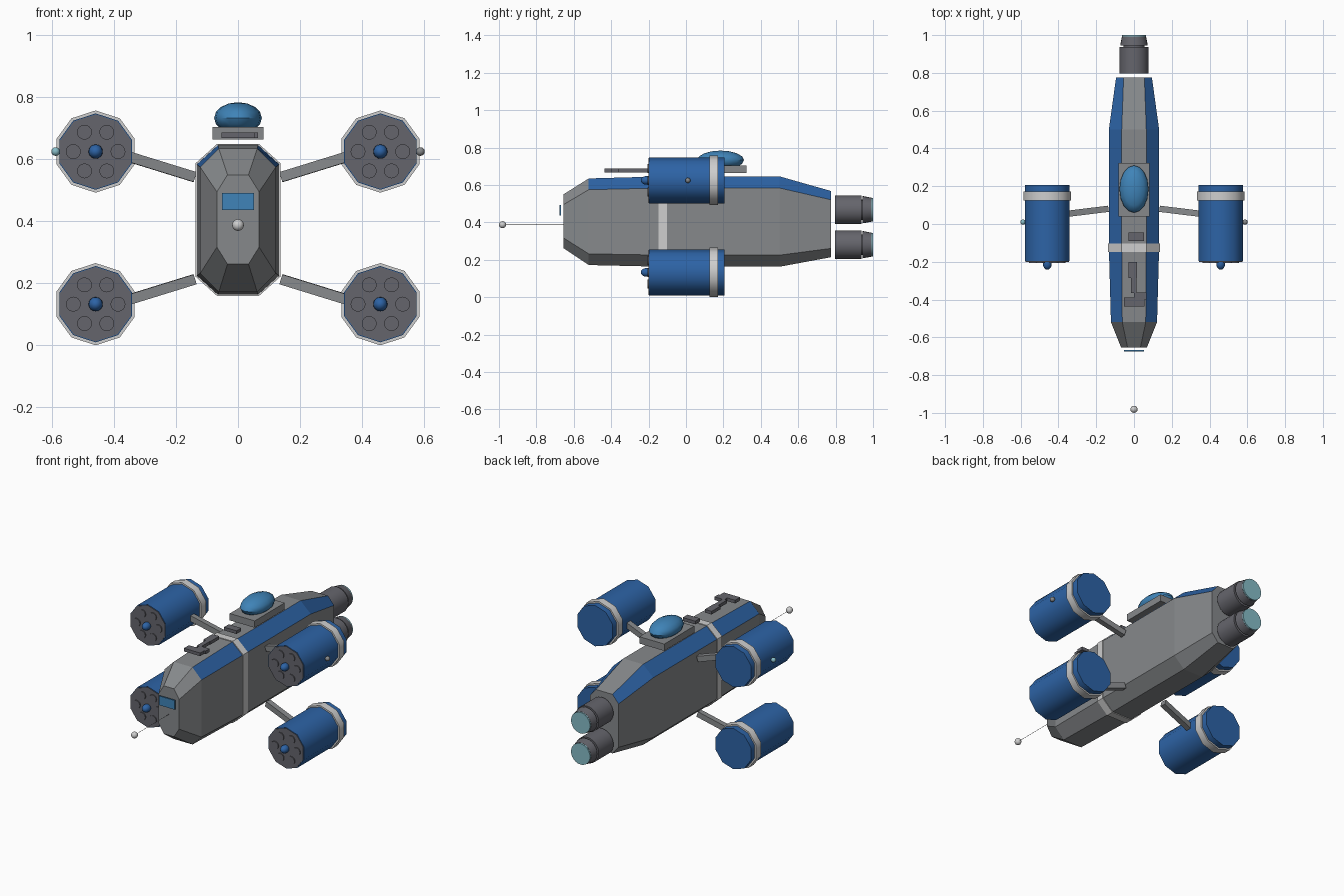
import bpy
import bmesh
import math
from mathutils import Matrix, Vector

cube = bpy.data.objects.get("Cube")
if cube:
    bpy.data.objects.remove(cube, do_unlink=True)


def material(name, r, g, b):
    m = bpy.data.materials.new(name)
    m.use_nodes = True
    m.diffuse_color = (r, g, b, 1)
    m.node_tree.nodes["Principled BSDF"].inputs["Base Color"].default_value = (r, g, b, 1)
    return m


GREY = material("hull grey", 0.24, 0.25, 0.26)
DARK = material("dark grey", 0.13, 0.13, 0.15)
BLUE = material("deep blue", 0.026, 0.125, 0.38)
SKY = material("glass blue", 0.05, 0.23, 0.48)
CYAN = material("exhaust cyan", 0.24, 0.50, 0.57)
WHITE = material("white", 0.62, 0.62, 0.62)


def finish(name, bm, mats, smooth=False):
    bmesh.ops.recalc_face_normals(bm, faces=bm.faces)
    me = bpy.data.meshes.new(name)
    bm.to_mesh(me)
    bm.free()
    for m in mats:
        me.materials.append(m)
    ob = bpy.data.objects.new(name, me)
    bpy.context.collection.objects.link(ob)
    if smooth:
        bpy.ops.object.select_all(action="DESELECT")
        ob.select_set(True)
        bpy.context.view_layer.objects.active = ob
        bpy.ops.object.shade_smooth_by_angle(angle=math.radians(40))
    return ob


def loft(bm, rings):
    """Skin a list of point rings and close both ends."""
    rows = [[bm.verts.new(p) for p in ring] for ring in rings]
    for a, b in zip(rows, rows[1:]):
        for i in range(len(a)):
            j = (i + 1) % len(a)
            bm.faces.new((a[i], a[j], b[j], b[i]))
    bm.faces.new(rows[0])
    bm.faces.new(rows[-1])


def turned(name, profile, sides, centre, mat):
    """Solid turned about the y axis from (radius, y) points."""
    cx, cz = centre
    bm = bmesh.new()
    turns = [i * math.tau / sides for i in range(sides)]
    loft(bm, [[(cx + r * math.sin(t), y, cz + r * math.cos(t)) for t in turns]
              for r, y in profile])
    return finish(name, bm, [mat], smooth=True)


def box(name, low, high, mat):
    bm = bmesh.new()
    low, high = Vector(low), Vector(high)
    bmesh.ops.create_cube(bm, size=1, matrix=Matrix.Translation((low + high) / 2)
                          @ Matrix.Diagonal((high - low).to_4d()))
    return finish(name, bm, [mat])


def ball(name, centre, radii, mat, segments=16):
    bm = bmesh.new()
    bmesh.ops.create_uvsphere(bm, u_segments=segments, v_segments=segments // 2, radius=1,
                              matrix=Matrix.Translation(centre) @ Matrix.Diagonal((*radii, 1)))
    return finish(name, bm, [mat], smooth=True)


def octagon(y, half, flat, low, high, chamfer):
    """Chamfered hull cross-section."""
    side = [(flat, high), (half, high - chamfer), (half, low + chamfer), (flat, low)]
    return [(x, y, z) for x, z in side] + [(-x, y, z) for x, z in reversed(side)]


# Hull, with blue upper chamfers behind the nose
bm = bmesh.new()
loft(bm, [octagon(-0.655, 0.068, 0.034, 0.262, 0.55, 0.055),
          octagon(-0.52, 0.122, 0.062, 0.172, 0.635, 0.06),
          octagon(-0.125, 0.133, 0.065, 0.163, 0.646, 0.062),
          octagon(0.5, 0.133, 0.065, 0.163, 0.646, 0.062),
          octagon(0.775, 0.095, 0.055, 0.214, 0.568, 0.047)])
bmesh.ops.recalc_face_normals(bm, faces=bm.faces)
for f in bm.faces:
    c, n = f.calc_center_median(), f.normal
    if c.y > -0.5 and n.z > 0.3 and abs(n.x) > 0.3:
        f.material_index = 1
finish("hull", bm, [GREY, BLUE])

# White band around the hull
bm = bmesh.new()
loft(bm, [octagon(y, 0.137, 0.067, 0.159, 0.65, 0.063) for y in (-0.147, -0.102)])
finish("hull_band", bm, [WHITE])

# Nose window and probe
box("nose_window", (-0.052, -0.675, 0.437), (0.052, -0.667, 0.492), SKY)
turned("probe_rod", [(0.001, -0.98), (0.001, -0.65)], 6, (0, 0.388), DARK)
ball("probe_tip", (0, -0.981, 0.388), (0.019, 0.019, 0.019), WHITE)

# Dome on its base plate
box("dome_base", (-0.083, 0.04, 0.664), (0.083, 0.324, 0.705), GREY)
ball("dome", (0, 0.185, 0.733), (0.077, 0.125, 0.051), SKY)

# Small equipment blocks along the spine
blocks = [(-0.03, 0.053, -0.09, -0.045), (-0.03, 0.015, -0.285, -0.2),
          (-0.015, 0.012, -0.365, -0.285), (0.0, 0.065, -0.4, -0.362),
          (-0.053, 0.055, -0.437, -0.39)]
for x0, x1, y0, y1 in blocks:
    box("spine_block", (x0, y0, 0.668), (x1, y1, 0.687), DARK)

# Two stacked engines at the stern
for z in (0.468, 0.281):
    turned("engine", [(0.077, 0.797), (0.077, 0.937)], 24, (0, z), DARK)
    turned("engine_core", [(0.055, 0.93), (0.055, 0.95)], 16, (0, z), DARK)
    turned("engine_nozzle", [(0.073, 0.945), (0.064, 0.992)], 24, (0, z), DARK)
    turned("engine_glow", [(0.063, 0.99), (0.063, 1.0)], 24, (0, z), CYAN)

# Four outrigger pods with struts
for sx, side in ((1, "left"), (-1, "right")):
    for z, level, root in ((0.625, "upper", 0.543), (0.133, "lower", 0.213)):
        tag = side + "_" + level
        cx = 0.459 * sx
        turned(tag + "_pod", [(0.123, -0.197), (0.123, 0.207)], 10, (cx, z), BLUE)
        turned(tag + "_pod_ring", [(0.1325, 0.125), (0.1325, 0.171)], 10, (cx, z), WHITE)
        turned(tag + "_pod_face", [(0.12, -0.2), (0.12, -0.195)], 10, (cx, z), DARK)
        for k in range(6):
            a = k * math.tau / 6
            turned(tag + "_pod_tube", [(0.024, -0.206), (0.024, -0.19)], 16,
                   (cx + 0.072 * math.cos(a), z + 0.072 * math.sin(a)), DARK)
        ball(tag + "_pod_tip", (cx, -0.212, z), (0.023, 0.03, 0.023), BLUE)

        # Square strut leaning from hull to pod
        inner = Vector((0.14 * sx, 0.08, root))
        outer = Vector((0.36 * sx, 0.053, 0.611 if level == "upper" else 0.145))
        run = outer - inner
        bm = bmesh.new()
        bmesh.ops.create_cube(bm, size=1, matrix=Matrix.Translation((inner + outer) / 2)
                              @ run.to_track_quat("X", "Z").to_matrix().to_4x4()
                              @ Matrix.Diagonal((run.length, 0.033, 0.033, 1)))
        finish(tag + "_strut", bm, [GREY])

    # Side lamp on the upper pod
    ball(side + "_lamp", (0.588 * sx, 0.01, 0.625), (0.014, 0.014, 0.014),
         GREY if sx > 0 else CYAN)
